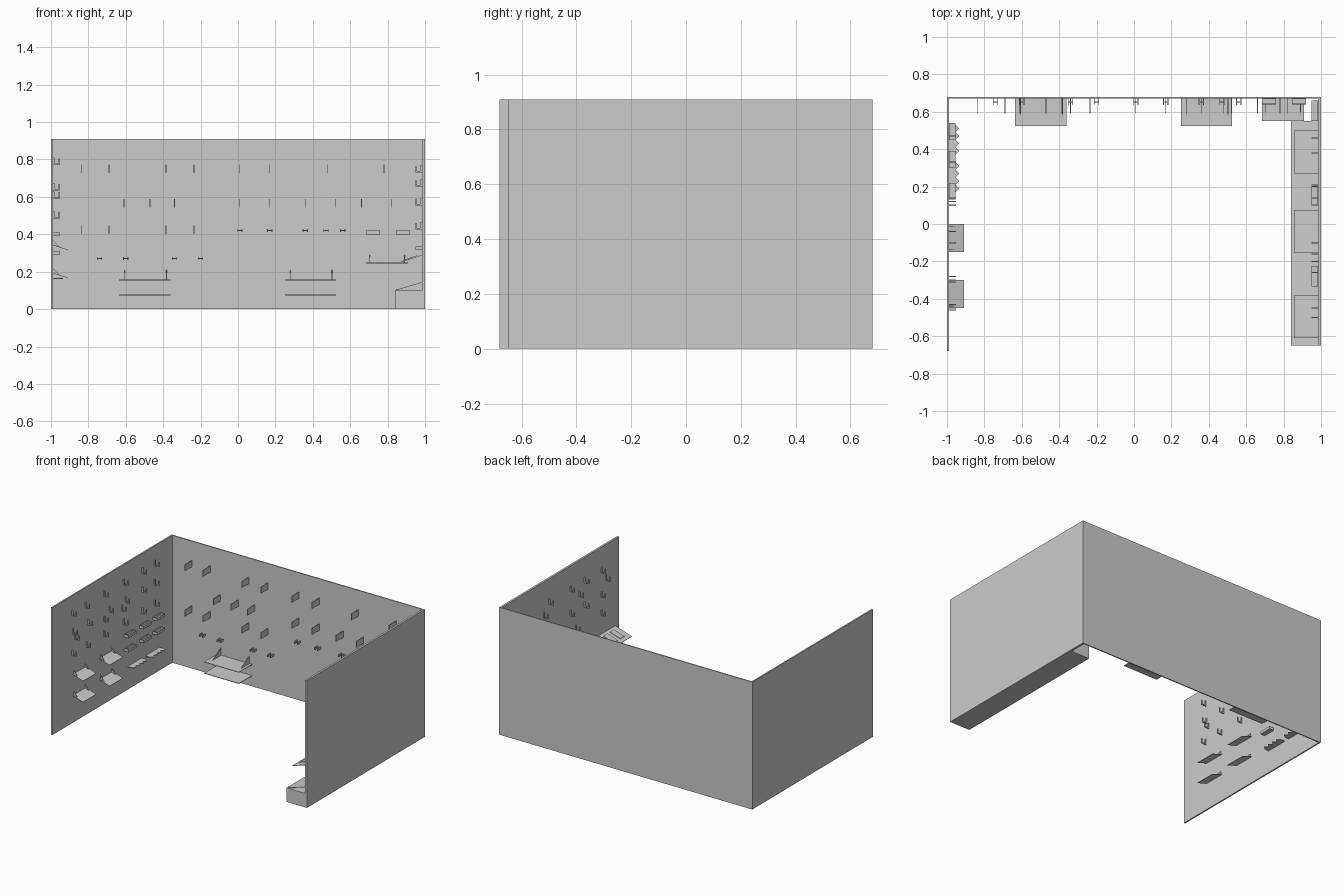
import bpy, bmesh

cube = bpy.data.objects.get("Cube")
if cube:
    bpy.data.objects.remove(cube, do_unlink=True)

grey = bpy.data.materials.new("plain_grey")
grey.use_nodes = True
COLOUR = (0.6, 0.6, 0.6, 1)
grey.diffuse_color = COLOUR
grey.node_tree.nodes["Principled BSDF"].inputs["Base Color"].default_value = COLOUR


def prism(name, profile, axis, start, end):
    """Extrude a flat profile along x (profile in y, z), y (x, z) or z (x, y)."""
    place = {"x": lambda p, t: (t, p[0], p[1]),
             "y": lambda p, t: (p[0], t, p[1]),
             "z": lambda p, t: (p[0], p[1], t)}[axis]
    bm = bmesh.new()
    rings = [[bm.verts.new(place(p, t)) for p in profile] for t in (start, end)]
    for ring in rings:
        bm.faces.new(ring)
    n = len(profile)
    for i in range(n):
        j = (i + 1) % n
        bm.faces.new((rings[0][i], rings[0][j], rings[1][j], rings[1][i]))
    bmesh.ops.recalc_face_normals(bm, faces=bm.faces)
    mesh = bpy.data.meshes.new(name)
    bm.to_mesh(mesh)
    bm.free()
    mesh.materials.append(grey)
    obj = bpy.data.objects.new(name, mesh)
    bpy.context.collection.objects.link(obj)
    return obj


def box(name, x0, x1, y0, y1, z0, z1):
    return prism(name, [(x0, y0), (x1, y0), (x1, y1), (x0, y1)], "z", z0, z1)


def tilted_plate(name, xa, za, xb, zb, y0, y1, thick=0.003):
    profile = [(xa, za), (xb, zb), (xb, zb - thick), (xa, za - thick)]
    return prism(name, profile, "y", y0, y1)


def wall_hook(name, wall_x, side, y, z):
    """Flat U-shaped hook standing out from a side wall."""
    outline = [(0, 0), (0.037, 0), (0.037, 0.035), (0.03, 0.035),
               (0.03, 0.008), (0.009, 0.008), (0.009, 0.04), (0, 0.04)]
    profile = [(wall_x + side * u, z - 0.02 + v) for u, v in outline]
    prism(name, profile, "y", y - 0.003, y + 0.003)


def tray(name, x0, x1, y0, y1, z, height=0.02):
    """Shallow open tray."""
    t = 0.003
    box(name + "_base", x0, x1, y0, y1, z, z + t)
    for label, edge in (("side_a", (x0, x0 + t, y0, y1)), ("side_b", (x1 - t, x1, y0, y1)),
                        ("end_a", (x0, x1, y0, y0 + t)), ("end_b", (x0, x1, y1 - t, y1))):
        box(name + "_" + label, *edge, z, z + height)


# Three display walls
HEIGHT = 0.91
LEFT, RIGHT, BACK = -0.99, 0.985, 0.672
box("right_side_wall", -1, LEFT, -0.68, 0.68, 0, HEIGHT)
box("left_side_wall", RIGHT, 1, -0.65, 0.68, 0, HEIGHT)
box("back_wall", LEFT, RIGHT, BACK, 0.68, 0, HEIGHT)

# Upright display plates on the back wall, in rows
rows = {0.75: (-0.835, -0.69, -0.385, -0.235, 0.01, 0.17, 0.48, 0.78),
        0.565: (-0.61, -0.47, -0.34, 0.01, 0.17, 0.36, 0.52, 0.66, 0.82),
        0.425: (-0.835, -0.69, -0.385, -0.235)}
for z, xs in rows.items():
    for x in xs:
        box("display_plate", x - 0.002, x + 0.002, 0.59, BACK, z - 0.023, z + 0.023)

# Small pegs below the plates
pegs = {0.42: (0.01, 0.17, 0.36, 0.47, 0.56), 0.27: (-0.74, -0.6, -0.34, -0.2)}
for z, xs in pegs.items():
    for x in xs:
        for dx in (-0.012, 0.012):
            box("peg", x + dx - 0.002, x + dx + 0.002, 0.635, BACK, z - 0.008, z + 0.008)
        box("peg_bar", x - 0.014, x + 0.014, 0.65, 0.654, z - 0.003, z + 0.003)

# Paired back shelves with triangular brackets
for x0, x1 in ((-0.635, -0.36), (0.25, 0.525)):
    for z in (0.155, 0.075):
        box("back_shelf", x0, x1, 0.525, BACK, z - 0.002, z + 0.002)
    for x in (x0 + 0.03, x1 - 0.022):
        prism("shelf_bracket", [(0.57, 0.155), (BACK, 0.155), (BACK, 0.21)],
              "x", x - 0.002, x + 0.002)

# Corner shelf, its brackets and the trays above it
box("corner_shelf", 0.685, 0.91, 0.55, BACK, 0.243, 0.249)
for x in (0.705, 0.89):
    prism("corner_bracket", [(0.58, 0.249), (BACK, 0.249), (BACK, 0.29)],
          "x", x - 0.002, x + 0.002)
for x in (0.685, 0.845):
    tray("back_tray", x, x + 0.075, 0.64, BACK, 0.4)

# Long plinth with a sloped top along the left side wall
box("plinth", 0.84, RIGHT, -0.65, 0.55, 0, 0.1)
tilted_plate("plinth_slope", 0.84, 0.102, RIGHT, 0.145, -0.65, 0.55)

# Sloped shelves above the plinth
for y in (-0.61, -0.155, 0.27):
    tilted_plate("sloped_shelf", 0.855, 0.248, RIGHT, 0.29, y, y + 0.23)
for y in (-0.56, -0.485):
    tilted_plate("shelf_card", 0.88, 0.262, 0.96, 0.288, y, y + 0.045)
for y in (-0.335, 0.1, 0.55):
    tray("side_tray", 0.95, RIGHT, y, y + 0.11, 0.315)

# Hooks on both side walls
left_rows = {0.75: (-0.45, -0.26, -0.1, 0.14, 0.46), 0.675: (-0.5, -0.2, 0.2, 0.38),
             0.575: (-0.45, -0.26, -0.1, 0.14, 0.46), 0.445: (-0.45, -0.16, 0.2, 0.38)}
right_rows = {0.79: (-0.46, -0.31, -0.1, 0.12, 0.33, 0.47),
              0.655: (-0.45, -0.28, -0.04, 0.14, 0.33, 0.47),
              0.61: (-0.43, -0.1, 0.1),
              0.505: (-0.46, -0.3, -0.1, 0.12, 0.33, 0.47)}
for name, table, x, side in (("left_hook", left_rows, RIGHT, -1),
                             ("right_hook", right_rows, LEFT, 1)):
    for z, ys in table.items():
        for y in ys:
            wall_hook(name, x, side, y, z)

# Tilted shelves and trays on the right side wall
for y in (-0.45, -0.15):
    for z in (0.345, 0.195):
        tilted_plate("tilted_shelf", LEFT, z, -0.91, z - 0.027, y, y + 0.15)
        for end in (y + 0.012, y + 0.138):
            prism("tilted_bracket", [(LEFT, z), (LEFT, z + 0.025), (-0.955, z - 0.012)],
                  "y", end - 0.002, end + 0.002)
for z in (0.39, 0.29):
    for y in (0.13, 0.3, 0.45):
        tray("wall_tray", LEFT, -0.955, y, y + 0.09, z)

# Narrow ledges with a toothed front edge
for start in (0.17, 0.37):
    teeth = [(-0.935 if i % 2 else -0.955, start + i * 0.02) for i in range(9)]
    outline = [(LEFT, start)] + teeth + [(LEFT, start + 0.16)]
    prism("toothed_ledge", outline, "z", 0.16, 0.165)
